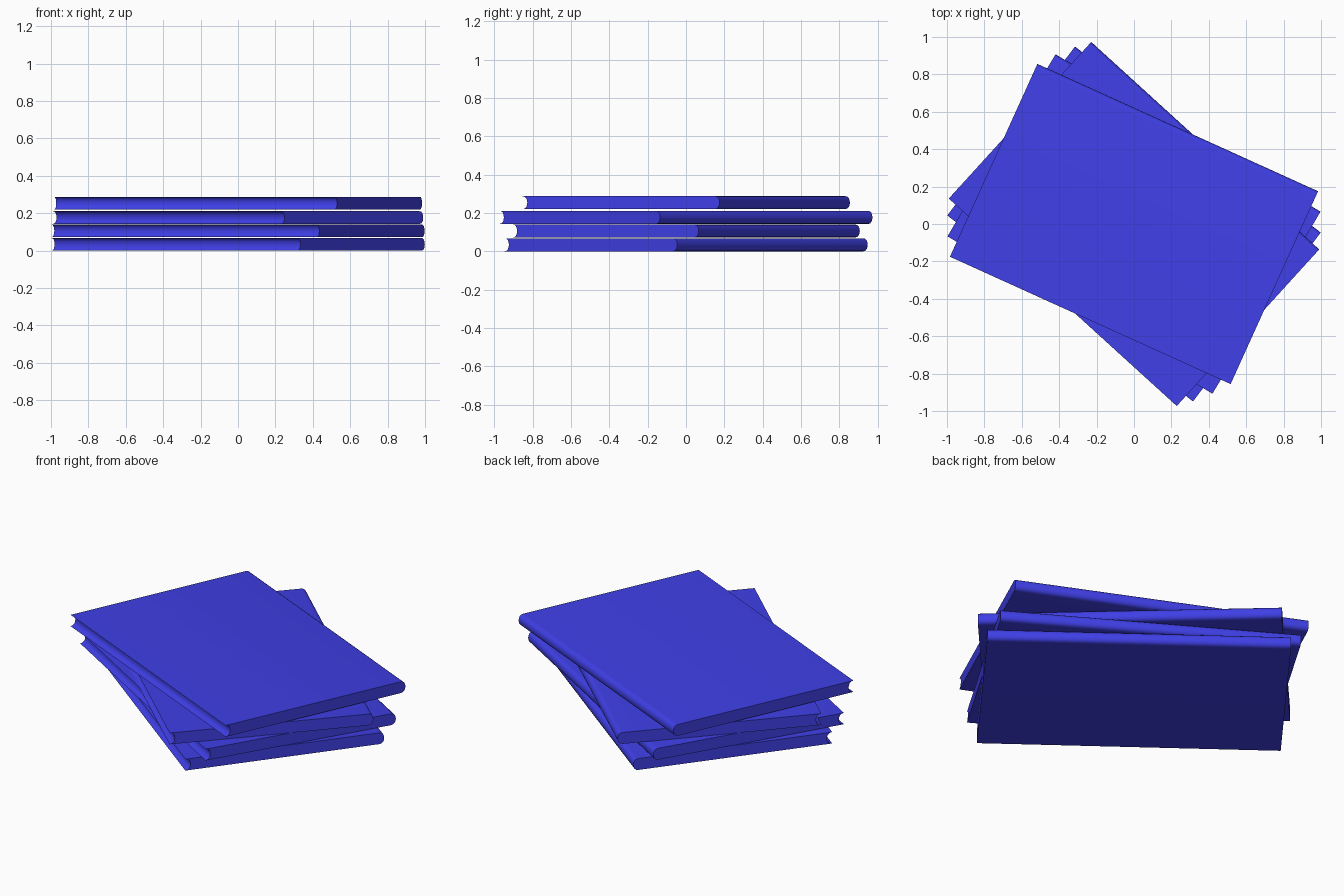
import bpy, bmesh
from math import radians, sin, cos, pi

if "Cube" in bpy.data.objects:
    bpy.data.objects.remove(bpy.data.objects["Cube"])

LENGTH, WIDTH, THICK, BULGE = 1.648, 1.132, 0.068, 0.03

blue = bpy.data.materials.new("blue_cover")
blue.diffuse_color = (0.05, 0.05, 0.8, 1)
blue.use_nodes = True
blue.node_tree.nodes["Principled BSDF"].inputs["Base Color"].default_value = blue.diffuse_color


def edge_curve(y0, n=8):
    """Shallow rounded curve from bottom to top, bulging toward +y."""
    pts = []
    for i in range(n + 1):
        a = pi * i / n
        pts.append((y0 + BULGE * sin(a) ** 0.8, THICK / 2 * (1 - cos(a))))
    return pts


def book(name, z, angle):
    # cross-section: rounded spine at the back, hollow page edge at the front
    spine = edge_curve(WIDTH / 2 - BULGE)
    hollow = edge_curve(-WIDTH / 2)
    profile = spine + hollow[::-1]
    bm = bmesh.new()
    verts = [bm.verts.new((-LENGTH / 2, y, h)) for y, h in profile]
    face = bm.faces.new(verts)
    ext = bmesh.ops.extrude_face_region(bm, geom=[face])
    moved = [v for v in ext["geom"] if isinstance(v, bmesh.types.BMVert)]
    bmesh.ops.translate(bm, verts=moved, vec=(LENGTH, 0, 0))
    bmesh.ops.recalc_face_normals(bm, faces=bm.faces)
    mesh = bpy.data.meshes.new(name)
    bm.to_mesh(mesh)
    bm.free()
    mesh.materials.append(blue)
    ob = bpy.data.objects.new(name, mesh)
    bpy.context.collection.objects.link(ob)
    ob.location.z = z
    ob.rotation_euler.z = radians(angle)
    # smooth spine and page curve, crisp covers
    bpy.ops.object.select_all(action='DESELECT')
    ob.select_set(True)
    bpy.context.view_layer.objects.active = ob
    bpy.ops.object.shade_smooth_by_angle(angle=radians(35))


# stack of four twisted books, bottom to top
for i, (z, angle) in enumerate([(0, -37.1), (0.072, -30.7), (0.143, -42.3), (0.22, -24.4)]):
    book(f"book_{i + 1}", z, angle)
